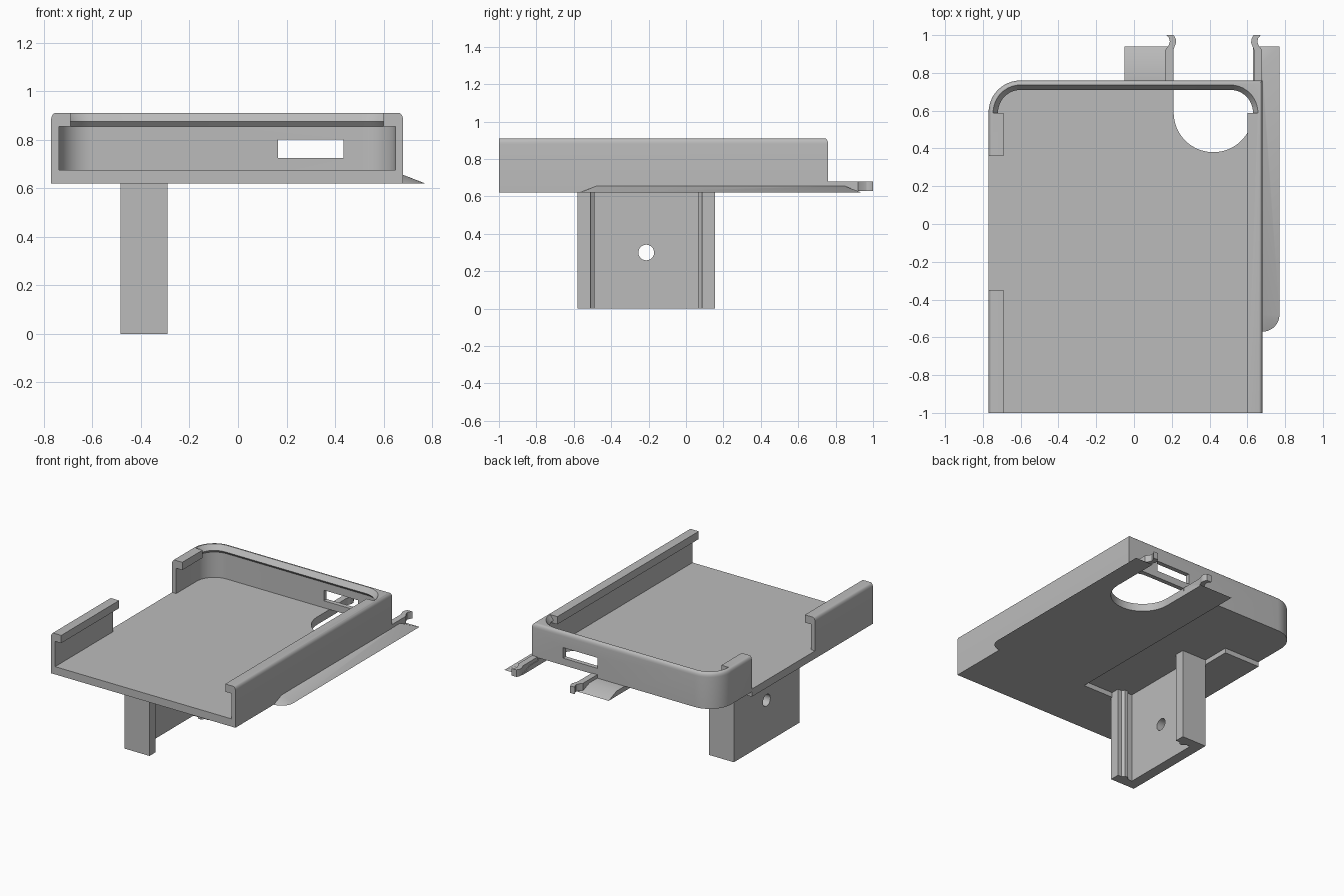
import bpy, bmesh
from math import sin, cos, pi, radians

cube = bpy.data.objects.get("Cube")
if cube:
    bpy.data.objects.remove(cube)

grey = bpy.data.materials.new("matte grey")
grey.use_nodes = True
tone = (0.5, 0.5, 0.5, 1)
grey.diffuse_color = tone
grey.node_tree.nodes["Principled BSDF"].inputs["Base Color"].default_value = tone


def arc(cx, cy, r, start, end, n=12):
    steps = [radians(start + (end - start) * i / n) for i in range(n + 1)]
    return [(cx + r * cos(a), cy + r * sin(a)) for a in steps]


def loft(name, levels):
    """Solid through a stack of (height, outline) levels with equal point counts."""
    bm = bmesh.new()
    rings = [[bm.verts.new((x, y, z)) for x, y in pts] for z, pts in levels]
    for low, high in zip(rings, rings[1:]):
        for i in range(len(low)):
            j = (i + 1) % len(low)
            bm.faces.new((low[i], low[j], high[j], high[i]))
    bm.faces.new(rings[0][::-1])
    bm.faces.new(rings[-1])
    bmesh.ops.remove_doubles(bm, verts=bm.verts, dist=0.0001)
    bmesh.ops.recalc_face_normals(bm, faces=bm.faces)
    mesh = bpy.data.meshes.new(name)
    bm.to_mesh(mesh)
    bm.free()
    mesh.materials.append(grey)
    ob = bpy.data.objects.new(name, mesh)
    bpy.context.collection.objects.link(ob)
    return ob


def prism(name, pts, z0, z1):
    return loft(name, [(z0, pts), (z1, pts)])


def box(name, x0, x1, y0, y1, z0, z1):
    return prism(name, [(x0, y0), (x1, y0), (x1, y1), (x0, y1)], z0, z1)


def combine(target, tool, operation="DIFFERENCE"):
    """Apply a boolean and discard the tool."""
    mod = target.modifiers.new("boolean", "BOOLEAN")
    mod.operation, mod.solver, mod.object = operation, "EXACT", tool
    graph = bpy.context.evaluated_depsgraph_get()
    mesh = bpy.data.meshes.new_from_object(target.evaluated_get(graph))
    target.modifiers.clear()
    target.data = mesh
    bpy.data.objects.remove(tool)


# Tray shell: one rounded back corner, softened top edge
def shell_outline(i):
    return [(-0.77 + i, -1), (0.68 - i, -1), (0.68 - i, 0.76 - i)] + \
        arc(-0.6, 0.59, 0.17 - i, 90, 180)


rim = [(0.88 + 0.03 * sin(a), shell_outline(0.018 * (1 - cos(a))))
       for a in [k * pi / 10 for k in range(6)]]
tray = loft("tray", [(0.655, shell_outline(0))] + rim)


# Cavity, ridged back lip and side lips
def cavity_outline(r, front):
    return [(-0.6 - r, front), (0.51 + r, front)] + \
        arc(0.51, 0.59, r, 0, 90) + arc(-0.6, 0.59, r, 90, 180)


combine(tray, prism("cavity", cavity_outline(0.138, -1.1), 0.675, 0.855))
combine(tray, loft("lip_cut", [(z, cavity_outline(r, 0.588)) for z, r in
                               ((0.85, 0.138), (0.855, 0.138), (0.875, 0.12),
                                (0.91, 0.146), (0.92, 0.15))]))
combine(tray, box("top_opening", -0.69, 0.6, -1.1, 0.6, 0.8, 1))
combine(tray, box("side_gap", -0.9, -0.65, -0.35, 0.36, 0.675, 1))
combine(tray, box("window", 0.165, 0.435, 0.6, 0.9, 0.725, 0.8))

# Lower slab with stepped underside
slab = prism("slab", [(-0.77, -1), (0.68, -1), (0.68, 0.76), (-0.05, 0.76),
                      (-0.05, -0.57), (-0.485, -0.57), (-0.485, 0.36),
                      (-0.77, 0.36)], 0.62, 0.655)
combine(tray, slab, "UNION")


# Thin flange with sloped edges
def flange_outline(w):
    return [(-0.05, -0.48 - w)] + arc(0.68, -0.48, w, -90, 0) + \
        [(0.68 + w, 0.85 + w), (-0.05, 0.85 + w)]


flange = loft("flange", [(0.62, flange_outline(0.09)), (0.655, flange_outline(0))])
combine(tray, flange, "UNION")

# Rounded slot through the floor, open at the back
slot = [(0.63, 1.1), (0.21, 1.1)] + arc(0.42, 0.59, 0.21, 180, 360, 32)
combine(tray, prism("slot", slot, 0.5, 0.675))

# Pair of hooked clip arms beside the slot
hook = [(0.165, 0.74), (0.208, 0.74), (0.208, 0.92), (0.215, 0.94), (0.223, 0.96),
        (0.221, 0.98), (0.21, 1), (0.172, 1), (0.185, 0.985), (0.19, 0.965),
        (0.183, 0.945), (0.165, 0.92)]
clip_right = prism("clip_right", hook, 0.63, 0.68)
clip_left = prism("clip_left", [(0.843 - x, y) for x, y in hook], 0.63, 0.68)

# Channel bracket below: web, two flanges, each with a snap ridge
mid = -0.2125
half = [(-0.485, 0.3675), (-0.29, 0.3675), (-0.29, 0.2975), (-0.32, 0.2975),
        (-0.335, 0.2775), (-0.36, 0.2775), (-0.375, 0.2975), (-0.41, 0.2975)]
plan = [(x, mid + d) for x, d in half] + [(x, mid - d) for x, d in half[::-1]]
bracket = prism("bracket", plan, 0, 0.655)
bore = prism("bore", arc(0, 0, 0.042, 0, 345, 23), -0.2, 0.2)
bore.rotation_euler = (0, pi / 2, 0)
bore.location = (-0.45, mid, 0.3)
bpy.context.view_layer.update()
combine(bracket, bore)

# Smooth curved surfaces, keep hard edges
for ob in bpy.context.view_layer.objects:
    ob.select_set(ob in (tray, clip_left, clip_right, bracket))
bpy.context.view_layer.objects.active = tray
bpy.ops.object.shade_smooth_by_angle(angle=radians(30))
